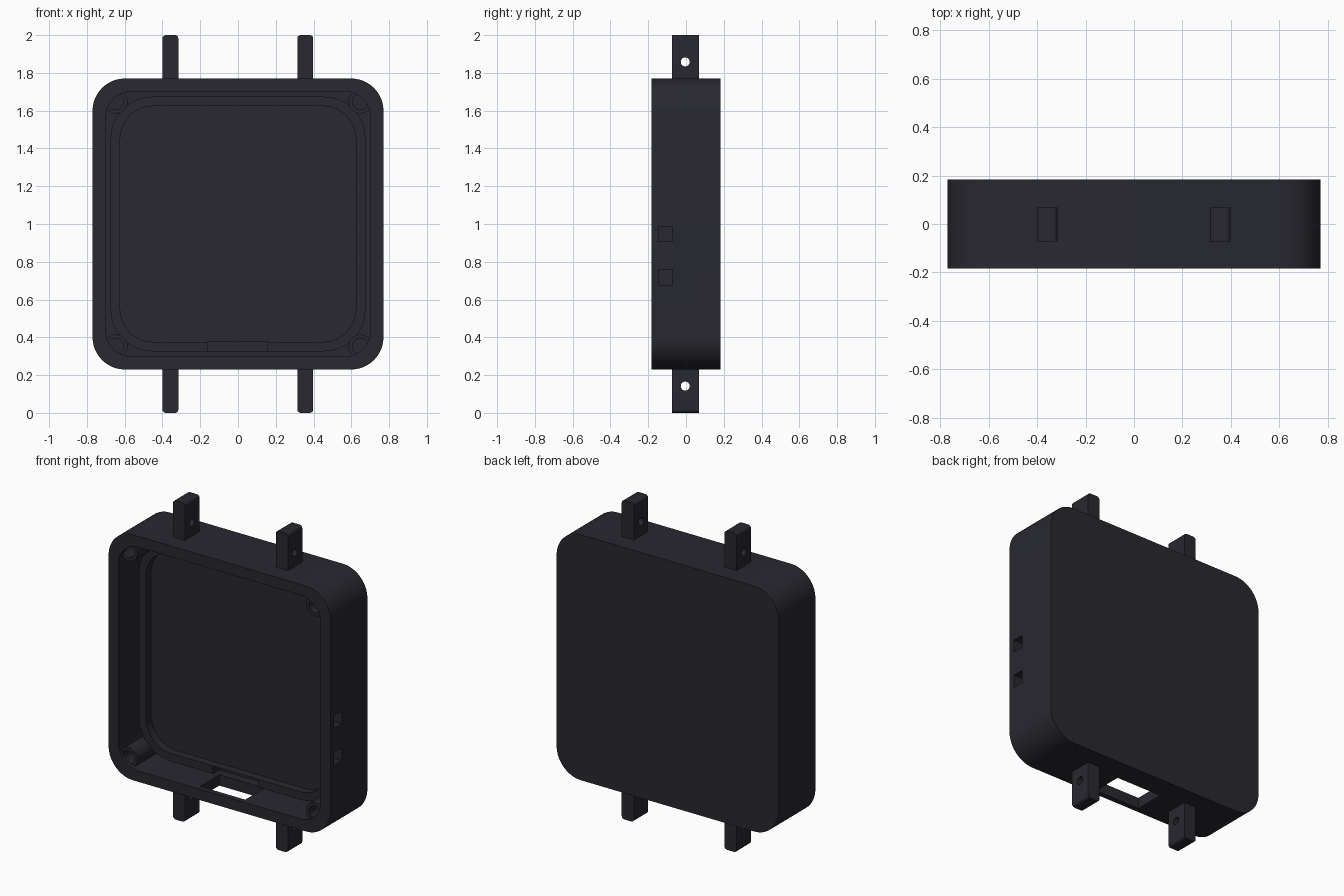
import bpy, bmesh, math
from mathutils import Vector

cube = bpy.data.objects.get("Cube")
if cube:
    bpy.data.objects.remove(cube, do_unlink=True)

MID = 1.0  # height of the case centre

mat = bpy.data.materials.new("charcoal plastic")
mat.use_nodes = True
colour = (0.021, 0.021, 0.029, 1)
mat.diffuse_color = colour
bsdf = next(n for n in mat.node_tree.nodes if n.type == 'BSDF_PRINCIPLED')
bsdf.inputs["Base Color"].default_value = colour
bsdf.inputs["Roughness"].default_value = 0.6


def rounded(half_w, half_h, radius, cx=0, cz=MID, steps=12):
    """Outline of a rounded rectangle in the XZ plane."""
    pts = []
    for i, (sx, sz) in enumerate([(1, 1), (-1, 1), (-1, -1), (1, -1)]):
        for s in range(steps + 1):
            a = (i + s / steps) * math.pi / 2
            pts.append((cx + sx * (half_w - radius) + radius * math.cos(a),
                        cz + sz * (half_h - radius) + radius * math.sin(a)))
    return pts


def circle(cx, cz, radius, steps=32):
    return [(cx + radius * math.cos(i * math.tau / steps),
             cz + radius * math.sin(i * math.tau / steps)) for i in range(steps)]


def box(x0, x1, z0, z1):
    return [(x0, z0), (x1, z0), (x1, z1), (x0, z1)]


def prism(name, outline, y0, y1):
    """Extrude an XZ outline from y0 to y1."""
    bm = bmesh.new()
    face = bm.faces.new([bm.verts.new((x, y0, z)) for x, z in outline])
    ext = bmesh.ops.extrude_face_region(bm, geom=[face])
    verts = [v for v in ext["geom"] if isinstance(v, bmesh.types.BMVert)]
    bmesh.ops.translate(bm, verts=verts, vec=Vector((0, y1 - y0, 0)))
    bmesh.ops.recalc_face_normals(bm, faces=bm.faces)
    mesh = bpy.data.meshes.new(name)
    bm.to_mesh(mesh)
    bm.free()
    mesh.materials.append(mat)
    obj = bpy.data.objects.new(name, mesh)
    bpy.context.collection.objects.link(obj)
    return obj


def select(obj):
    bpy.ops.object.select_all(action='DESELECT')
    obj.select_set(True)
    bpy.context.view_layer.objects.active = obj


def combine(target, tool, operation='DIFFERENCE'):
    select(target)
    mod = target.modifiers.new("combine", 'BOOLEAN')
    mod.object, mod.operation, mod.solver = tool, operation, 'EXACT'
    bpy.ops.object.modifier_apply(modifier=mod.name)
    bpy.data.objects.remove(tool, do_unlink=True)


# Case shell, open at the front
case = prism("case", rounded(0.77, 0.77, 0.17), -0.183, 0.183)
combine(case, prism("cavity", rounded(0.702, 0.702, 0.14), -0.3, 0.11))

# Screen block standing in the case, with a recessed panel inside its rim
screen = prism("screen_block", rounded(0.674, 0.674, 0.22), -0.02, 0.13)
combine(screen, prism("panel_recess", rounded(0.624, 0.624, 0.175), -0.1, 0.03))
combine(case, screen, 'UNION')

# Screw bosses with blind holes in the corners, partly sunk into the wall
for sx in (-1, 1):
    for sz in (-1, 1):
        x, z = sx * 0.648, MID + sz * 0.648
        combine(case, prism("boss", circle(x, z, 0.063), -0.16, 0.13), 'UNION')
        combine(case, prism("boss_hole", circle(x, z, 0.042), -0.161, 0.0))

# Connector slot through the bottom wall and the rim
combine(case, prism("slot", box(-0.158, 0.155, 0.1, 0.375), -0.15, 0.04))

# Two square ports through the left wall
for z in (0.718, 0.948):
    combine(case, prism("port", box(0.66, 0.9, z - 0.04, z + 0.04), -0.146, -0.071))

parts = [case]

# Mounting lugs with cross holes, above and below
for side, x in (("right", -0.358), ("left", 0.356)):
    for level, sz in (("upper", 1), ("lower", -1)):
        lug = prism(f"{level}_{side}_lug",
                    rounded(0.042, 0.125, 0.018, x, MID + sz * 0.875, 6), -0.073, 0.069)
        bpy.ops.mesh.primitive_cylinder_add(
            vertices=24, radius=0.024, depth=0.3,
            location=(x, -0.004, MID + sz * 0.858), rotation=(0, math.pi / 2, 0))
        combine(lug, bpy.context.object)
        parts.append(lug)

# Smooth rounded corners, keep the flat edges sharp
for obj in parts:
    select(obj)
    bpy.ops.object.shade_smooth_by_angle(angle=math.radians(30))
